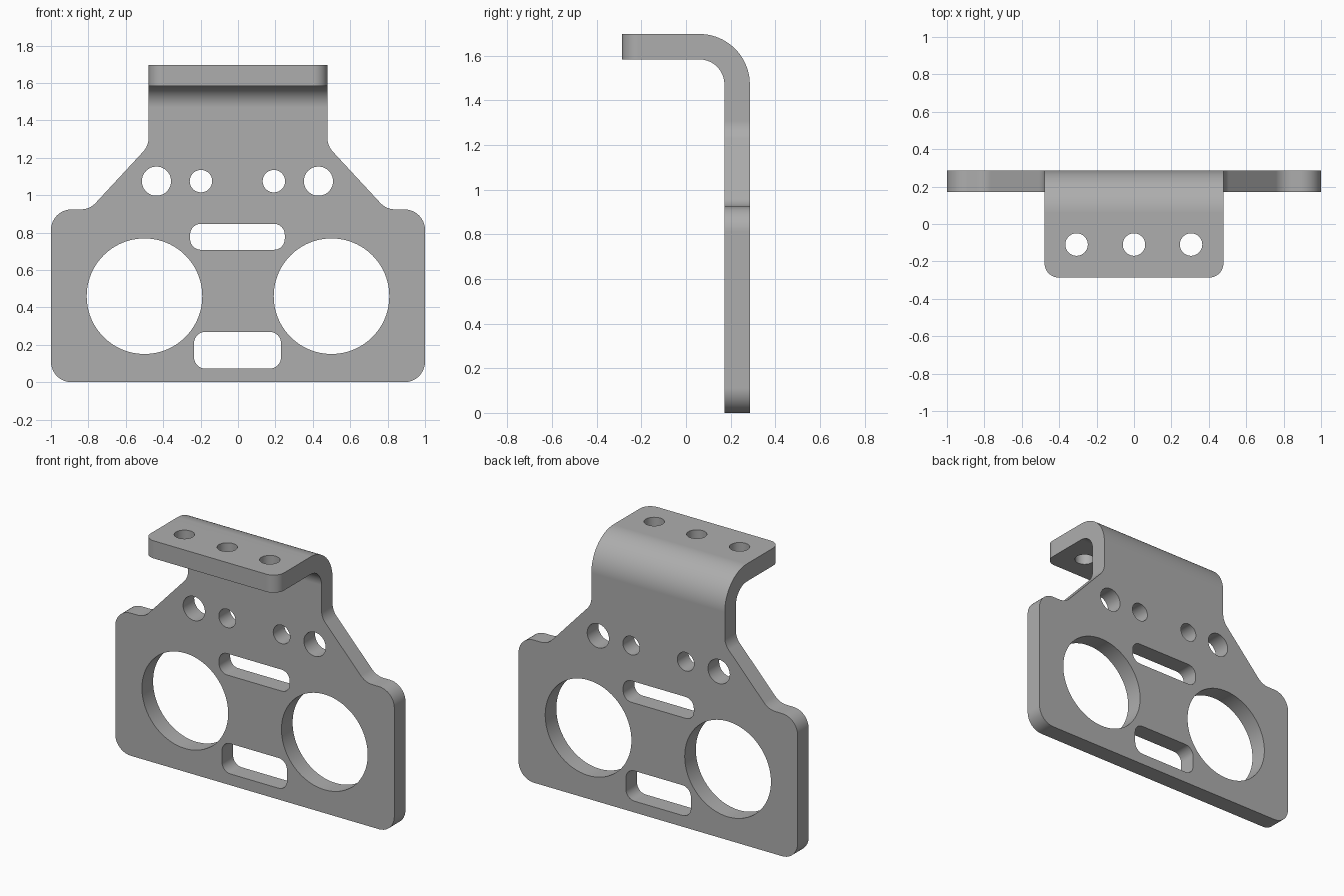
import bpy, bmesh
from math import sin, cos, pi
from mathutils import Vector

if "Cube" in bpy.data.objects:
    bpy.data.objects.remove(bpy.data.objects["Cube"])

NECK = 0.478           # half width of neck and flange
BACK, FRONT = 0.286, 0.172


def rounded(corners, steps=10):
    """Outline from (u, v, radius) corners, each filleted with an arc."""
    out = []
    for i, (u, v, r) in enumerate(corners):
        p = Vector((u, v))
        if r == 0:
            out.append(p)
            continue
        a = (Vector(corners[i - 1][:2]) - p).normalized()
        b = (Vector(corners[(i + 1) % len(corners)][:2]) - p).normalized()
        half = a.angle(b) / 2
        centre = p + (a + b).normalized() * (r / sin(half))
        start = p + a * (r * cos(half) / sin(half)) - centre
        sweep = pi - 2 * half
        turn = 1 if a.x * b.y - a.y * b.x < 0 else -1
        for k in range(steps + 1):
            t = turn * sweep * k / steps
            out.append(centre + Vector((start.x * cos(t) - start.y * sin(t),
                                        start.x * sin(t) + start.y * cos(t))))
    return out


def circle(u, v, r, n=64):
    return [Vector((u + r * cos(2 * pi * i / n), v + r * sin(2 * pi * i / n))) for i in range(n)]


def slot(u0, u1, v0, v1, r):
    return rounded([(u0, v0, r), (u1, v0, r), (u1, v1, r), (u0, v1, r)])


def prisms(name, axis, outlines, lo, hi):
    """Extrude each outline along the given axis, all in one object."""
    place = {"x": lambda p, d: (d, p.x, p.y),
             "y": lambda p, d: (p.x, d, p.y),
             "z": lambda p, d: (p.x, p.y, d)}[axis]
    bm = bmesh.new()
    for pts in outlines:
        low = [bm.verts.new(place(p, lo)) for p in pts]
        top = [bm.verts.new(place(p, hi)) for p in pts]
        bm.faces.new(low)
        bm.faces.new(top)
        for i in range(len(pts)):
            bm.faces.new((low[i - 1], low[i], top[i], top[i - 1]))
    bmesh.ops.recalc_face_normals(bm, faces=bm.faces)
    mesh = bpy.data.meshes.new(name)
    bm.to_mesh(mesh)
    bm.free()
    obj = bpy.data.objects.new(name, mesh)
    bpy.context.collection.objects.link(obj)
    return obj


def boolean(obj, cutter, operation):
    mod = obj.modifiers.new("cut", "BOOLEAN")
    mod.operation, mod.solver, mod.object = operation, "EXACT", cutter
    bpy.context.view_layer.objects.active = obj
    bpy.ops.object.modifier_apply(modifier=mod.name)
    bpy.data.objects.remove(cutter)


# Bent sheet, seen from the side
TOP, UNDER = 1.697, 1.583
sheet = rounded([(FRONT, 0, 0), (BACK, 0, 0), (BACK, TOP, 0.226), (-BACK, TOP, 0),
                 (-BACK, UNDER, 0), (FRONT, UNDER, 0.112)], 20)
bracket = prisms("bracket", "x", [sheet], -1.2, 1.2)

# Front outline: wide plate, sloped shoulders, narrow neck
side = [(1, 0, 0.11), (1, 0.924, 0.11), (0.793, 0.924, 0.11), (NECK, 1.264, 0.11), (NECK, 2, 0)]
outline = rounded(side + [(-x, z, r) for x, z, r in reversed(side)])
boolean(bracket, prisms("outline", "y", [outline], -1, 1), "INTERSECT")

# Rounded front corners of the flange
bm = bmesh.new()
bm.from_mesh(bracket.data)
corners = [e for e in bm.edges if all(v.co.y < -0.28 for v in e.verts)
           and abs(e.verts[0].co.z - e.verts[1].co.z) > 0.05]
bmesh.ops.bevel(bm, geom=corners, offset=0.075, offset_type="OFFSET", segments=10,
                profile=0.5, affect="EDGES")
bm.to_mesh(bracket.data)
bm.free()

# Holes and slots through the plate
holes = [circle(s * 0.5, 0.46, 0.309, 96) for s in (-1, 1)]
holes += [circle(s * 0.433 - 0.003, 1.075, 0.078) for s in (-1, 1)]
holes += [circle(s * 0.195 - 0.003, 1.075, 0.06) for s in (-1, 1)]
holes += [slot(-0.256, 0.25, 0.708, 0.847, 0.058), slot(-0.235, 0.23, 0.073, 0.269, 0.06)]
boolean(bracket, prisms("plate_holes", "y", holes, 0.1, 0.4), "DIFFERENCE")

# Holes through the flange
holes = [circle(x, -0.11, 0.06) for x in (-0.307, 0, 0.305)]
boolean(bracket, prisms("flange_holes", "z", holes, 1.5, 1.8), "DIFFERENCE")

# Plain grey metal
grey = bpy.data.materials.new("grey_metal")
grey.use_nodes = True
colour = (0.42, 0.42, 0.42, 1)
grey.diffuse_color = colour
grey.node_tree.nodes["Principled BSDF"].inputs["Base Color"].default_value = colour
bracket.data.materials.clear()
bracket.data.materials.append(grey)

# Smooth bends with crisp rims
bpy.ops.object.select_all(action="DESELECT")
bracket.select_set(True)
bpy.context.view_layer.objects.active = bracket
bpy.ops.object.shade_smooth_by_angle(angle=0.5)
weighted = bracket.modifiers.new("flat_faces", "WEIGHTED_NORMAL")
weighted.keep_sharp = True
